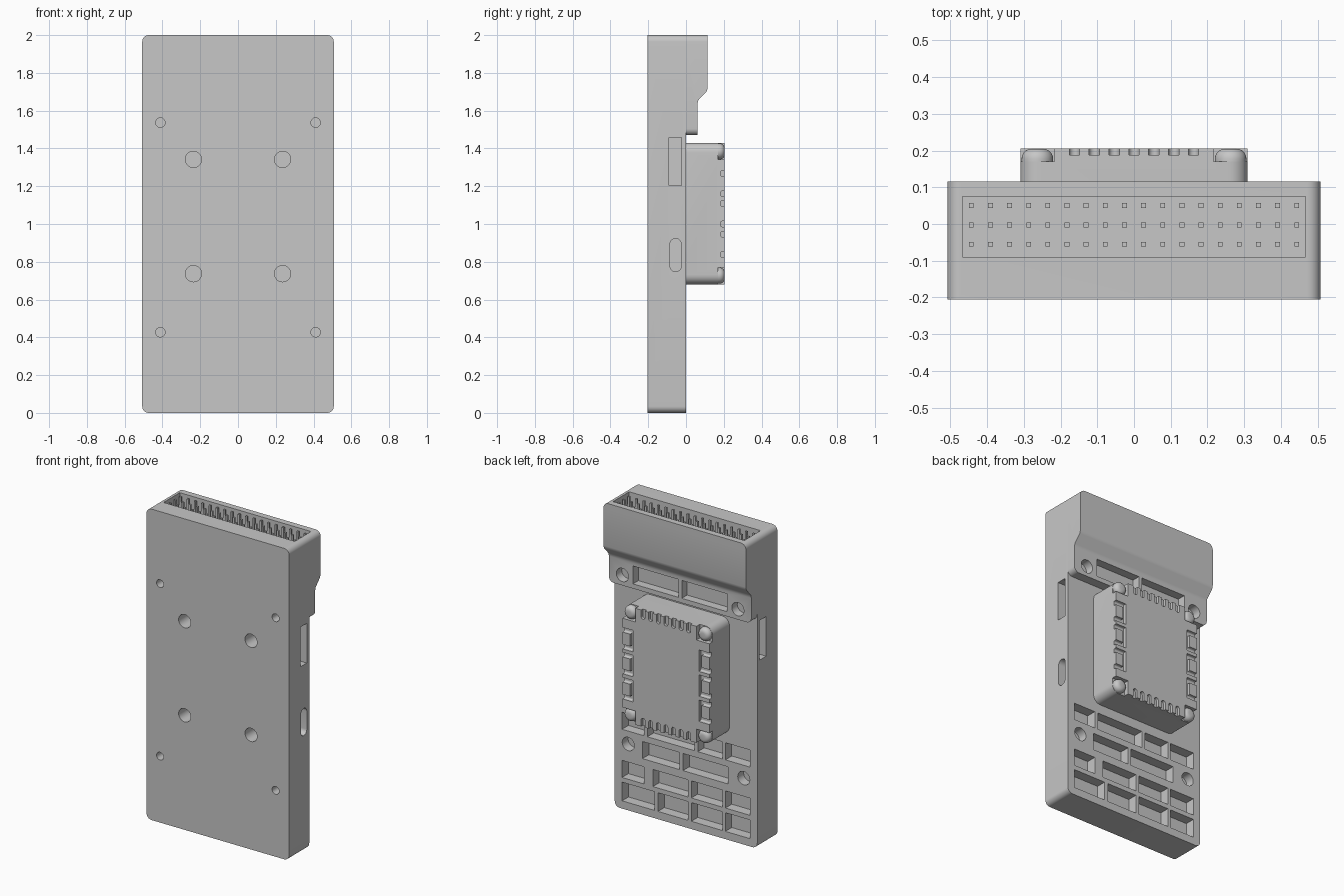
import bpy, bmesh
from math import cos, sin, pi, radians
from mathutils import Vector

if "Cube" in bpy.data.objects:
    bpy.data.objects.remove(bpy.data.objects["Cube"], do_unlink=True)

SHADE = (0.57, 0.57, 0.57, 1)
grey = bpy.data.materials.new("plain grey")
grey.use_nodes = True
grey.diffuse_color = SHADE
grey.node_tree.nodes["Principled BSDF"].inputs["Base Color"].default_value = SHADE


# ---- helpers ----
def prism(bm, pts, offset):
    """Closed solid swept from a planar outline by an offset."""
    a = [bm.verts.new(p) for p in pts]
    b = [bm.verts.new(Vector(p) + Vector(offset)) for p in pts]
    bm.faces.new(a)
    bm.faces.new(b)
    for i in range(len(a)):
        j = (i + 1) % len(a)
        bm.faces.new((a[i], a[j], b[j], b[i]))


def box(bm, x0, x1, y0, y1, z0, z1):
    prism(bm, [(x0, y0, z0), (x1, y0, z0), (x1, y1, z0), (x0, y1, z0)], (0, 0, z1 - z0))


def rounded(u0, u1, v0, v1, r, n=8):
    """Outline of a rounded rectangle."""
    corners = [(u1 - r, v1 - r), (u0 + r, v1 - r), (u0 + r, v0 + r), (u1 - r, v0 + r)]
    return [(u + r * cos(pi / 2 * (k + i / n)), v + r * sin(pi / 2 * (k + i / n)))
            for k, (u, v) in enumerate(corners) for i in range(n + 1)]


def slab(bm, x0, x1, z0, z1, r, y0, y1):
    prism(bm, [(x, y0, z) for x, z in rounded(x0, x1, z0, z1, r)], (0, y1 - y0, 0))


def bore(bm, x, z, r, y0, y1):
    n = 32
    prism(bm, [(x + r * cos(2 * pi * i / n), y0, z + r * sin(2 * pi * i / n)) for i in range(n)],
          (0, y1 - y0, 0))


def finish(name, bm):
    bmesh.ops.recalc_face_normals(bm, faces=bm.faces)
    me = bpy.data.meshes.new(name)
    bm.to_mesh(me)
    bm.free()
    me.materials.append(grey)
    ob = bpy.data.objects.new(name, me)
    bpy.context.collection.objects.link(ob)
    return ob


def smooth(ob):
    bpy.ops.object.select_all(action='DESELECT')
    ob.select_set(True)
    bpy.context.view_layer.objects.active = ob
    bpy.ops.object.shade_smooth_by_angle(angle=radians(30))


def carve(ob, bm):
    """Cut the solids in bm out of the object, then shade it."""
    cutter = finish(ob.name + "_cutter", bm)
    cutter.hide_render = True
    mod = ob.modifiers.new("cut", 'BOOLEAN')
    mod.operation = 'DIFFERENCE'
    mod.solver = 'EXACT'
    mod.use_self = True
    mod.object = cutter
    bpy.context.view_layer.objects.active = ob
    bpy.ops.object.modifier_apply(modifier=mod.name)
    bpy.data.objects.remove(cutter, do_unlink=True)
    smooth(ob)


W, FRONT, BACK = 0.507, -0.205, 0.115
SIDES = (-1, 1)
LOW_SCREW, HIGH_SCREW = 0.427, 1.537


def socket(bm):
    box(bm, -0.467, 0.467, -0.09, 0.075, 1.75, 2.1)


# ---- main plate ----
bm = bmesh.new()
slab(bm, -W, W, 0, 2, 0.035, FRONT, 0)
plate = finish("main_plate", bm)

cut = bmesh.new()
socket(cut)
# rows of rectangular pockets on the back
rows = [
    (0.05, 0.17, [(0.225, 0.455), (-0.015, 0.2), (-0.26, -0.038), (-0.455, -0.28)]),
    (0.2, 0.31, [(0.3, 0.455), (-0.015, 0.236), (-0.26, -0.038), (-0.455, -0.28)]),
    (0.36, 0.47, [(0.045, 0.31), (-0.3, 0.022)]),
    (0.51, 0.62, [(0.3, 0.455), (-0.06, 0.275), (-0.26, -0.084), (-0.455, -0.28)]),
]
for z0, z1, spans in rows:
    for x0, x1 in spans:
        box(cut, x0, x1, -0.065, 0.05, z0, z1)
for s in SIDES:
    # blind screw holes on the front, wider one on the back
    for z in (LOW_SCREW, HIGH_SCREW):
        bore(cut, s * 0.411, z, 0.025, -0.3, -0.1)
    bore(cut, s * 0.411, LOW_SCREW, 0.043, -0.06, 0.1)
    # blind mounting holes on the front
    for z in (0.737, 1.342):
        bore(cut, s * 0.236, z, 0.043, -0.3, -0.07)
    # side slots
    box(cut, s * 0.43, s * 0.6, -0.09, -0.025, 1.203, 1.458)
prism(cut, [(0.44, y, z) for y, z in rounded(-0.085, -0.025, 0.748, 0.923, 0.0299)], (0.2, 0, 0))
carve(plate, cut)

# ---- connector housing with sloped underside and flange ----
bm = bmesh.new()
slab(bm, -W, W, 1.47, 2, 0.035, 0, BACK)
housing = finish("connector_housing", bm)
cut = bmesh.new()
socket(cut)
prism(cut, [(-0.7, y, z) for y, z in
            [(0.06, 1.4), (0.06, 1.635), (0.065, 1.655), (0.11, 1.703), (0.115, 1.723),
             (0.2, 1.723), (0.2, 1.4)]], (1.4, 0, 0))
for s in SIDES:
    box(cut, s * 0.012, s * 0.335, 0.005, 0.08, 1.5, 1.615)
    bore(cut, s * 0.411, HIGH_SCREW, 0.043, 0.005, 0.09)
carve(housing, cut)

# ---- contact pins ----
bm = bmesh.new()
for i in range(18):
    x = -0.443 + i * 0.886 / 17
    for y in (-0.055, -0.003, 0.05):
        box(bm, x - 0.0065, x + 0.0065, y - 0.0065, y + 0.0065, 1.745, 1.99)
finish("contact_pins", bm)

# ---- raised cover on the back ----
TOP, Z0, Z1 = 0.205, 0.681, 1.43
bm = bmesh.new()
slab(bm, -0.309, 0.309, Z0, Z1, 0.05, 0, TOP)
cover = finish("raised_cover", bm)
cut = bmesh.new()
for s in SIDES:
    # corner notches
    for z0, z1 in ((Z0 - 0.05, Z0 + 0.088), (Z1 - 0.088, Z1 + 0.05)):
        box(cut, s * 0.217, s * 0.4, 0.17, 0.3, z0, z1)
    # bracket-shaped grooves along the sides
    for z in (0.892, 1.054, 1.214):
        for dz in (-0.054, 0.054):
            prism(cut, [(s * 0.235, y, v) for y, v in
                        rounded(0.184, 0.3, z + dz - 0.015, z + dz + 0.015, 0.008, 4)],
                  (s * 0.2, 0, 0))
        box(cut, s * 0.235, s * 0.255, 0.184, 0.31, z - 0.06, z + 0.06)
# round-ended vent slots along top and bottom edges
for i in range(7):
    x = (i - 3) * 0.054
    for z0, z1 in ((Z0 - 0.05, Z0 + 0.056), (Z1 - 0.056, Z1 + 0.05)):
        slab(cut, x - 0.014, x + 0.014, z0, z1, 0.0139, 0.188, 0.3)
carve(cover, cut)

# ---- domed corner studs ----
bm = bmesh.new()
for s in SIDES:
    for z in (Z0 + 0.046, Z1 - 0.046):
        bore(bm, s * 0.263, z, 0.043, 0.16, TOP)
rim = [e for e in bm.edges if all(v.co.y > TOP - 0.001 for v in e.verts)]
bmesh.ops.bevel(bm, geom=rim, offset=0.028, segments=5, profile=0.5, affect='EDGES')
smooth(finish("corner_studs", bm))
